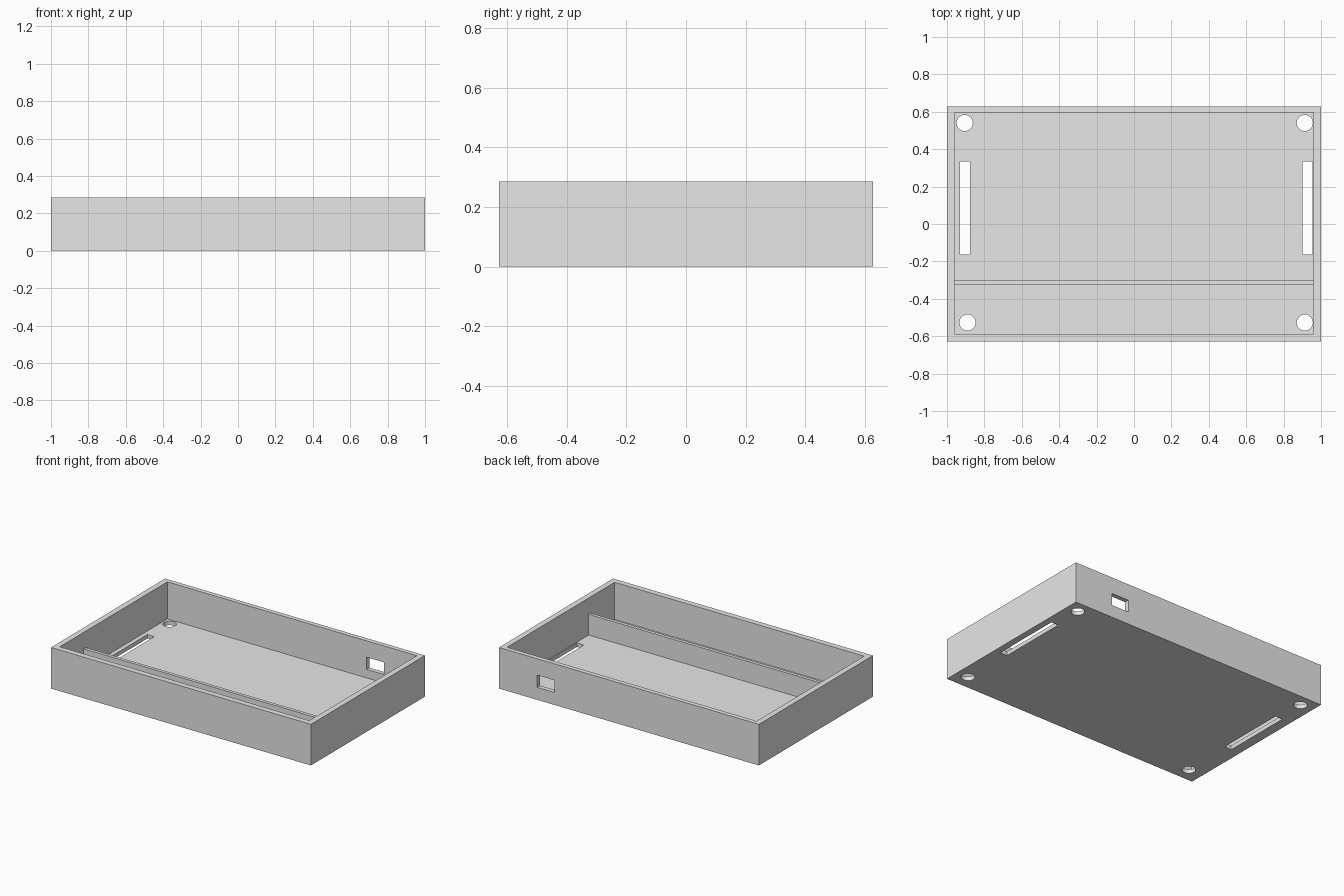
import bpy
import bmesh
from mathutils import Matrix, Vector

cube = bpy.data.objects.get("Cube")
if cube:
    bpy.data.objects.remove(cube, do_unlink=True)

grey = bpy.data.materials.new("light grey plastic")
grey.use_nodes = True
colour = (0.8, 0.8, 0.8, 1)
grey.diffuse_color = colour
grey.node_tree.nodes["Principled BSDF"].inputs["Base Color"].default_value = colour


def make_object(name, bm):
    mesh = bpy.data.meshes.new(name)
    bm.to_mesh(mesh)
    bm.free()
    mesh.materials.append(grey)
    obj = bpy.data.objects.new(name, mesh)
    bpy.context.collection.objects.link(obj)
    return obj


def box(name, low, high):
    low, high = Vector(low), Vector(high)
    bm = bmesh.new()
    place = Matrix.Translation((low + high) / 2) @ Matrix.Diagonal((high - low).to_4d())
    place[3][3] = 1
    bmesh.ops.create_cube(bm, size=1, matrix=place)
    return make_object(name, bm)


def cylinder(name, x, y, radius, depth):
    bm = bmesh.new()
    bmesh.ops.create_cone(bm, cap_ends=True, segments=40, radius1=radius, radius2=radius,
                          depth=depth, matrix=Matrix.Translation((x, y, 0)))
    return make_object(name, bm)


def cut(target, cutter):
    """Subtract the cutter, bake the result and discard the cutter."""
    cutter.hide_render = True
    mod = target.modifiers.new("cut", "BOOLEAN")
    mod.operation = "DIFFERENCE"
    mod.solver = "EXACT"
    mod.object = cutter
    bpy.context.view_layer.update()
    graph = bpy.context.evaluated_depsgraph_get()
    mesh = bpy.data.meshes.new_from_object(target.evaluated_get(graph))
    target.modifiers.clear()
    target.data = mesh
    bpy.data.objects.remove(cutter, do_unlink=True)


FLOOR = 0.028
HEIGHT = 0.286
INNER_X = 0.96

# Open tray
tray = box("tray", (-1, -0.627, 0), (1, 0.627, HEIGHT))
cut(tray, box("cavity", (-INNER_X, -0.587, FLOOR), (INNER_X, 0.595, HEIGHT + 0.1)))

# Screw holes through the floor
for x, y in ((-0.905, 0.54), (0.913, 0.54), (-0.89, -0.527), (0.913, -0.527)):
    cut(tray, cylinder("screw_hole", x, y, 0.043, 0.2))

# Long slots beside the end walls
for x in (-0.93, 0.9):
    cut(tray, box("slot", (x, -0.163, -0.1), (x + 0.054, 0.333, 0.1)))

# Cable opening in the back wall
cut(tray, box("cable_opening", (0.572, 0.5, 0.087), (0.707, 0.8, 0.172)))
tray.name = tray.data.name = "tray"

# Low partition across the inside
box("partition", (-INNER_X, -0.325, FLOOR), (INNER_X, -0.302, 0.172))
